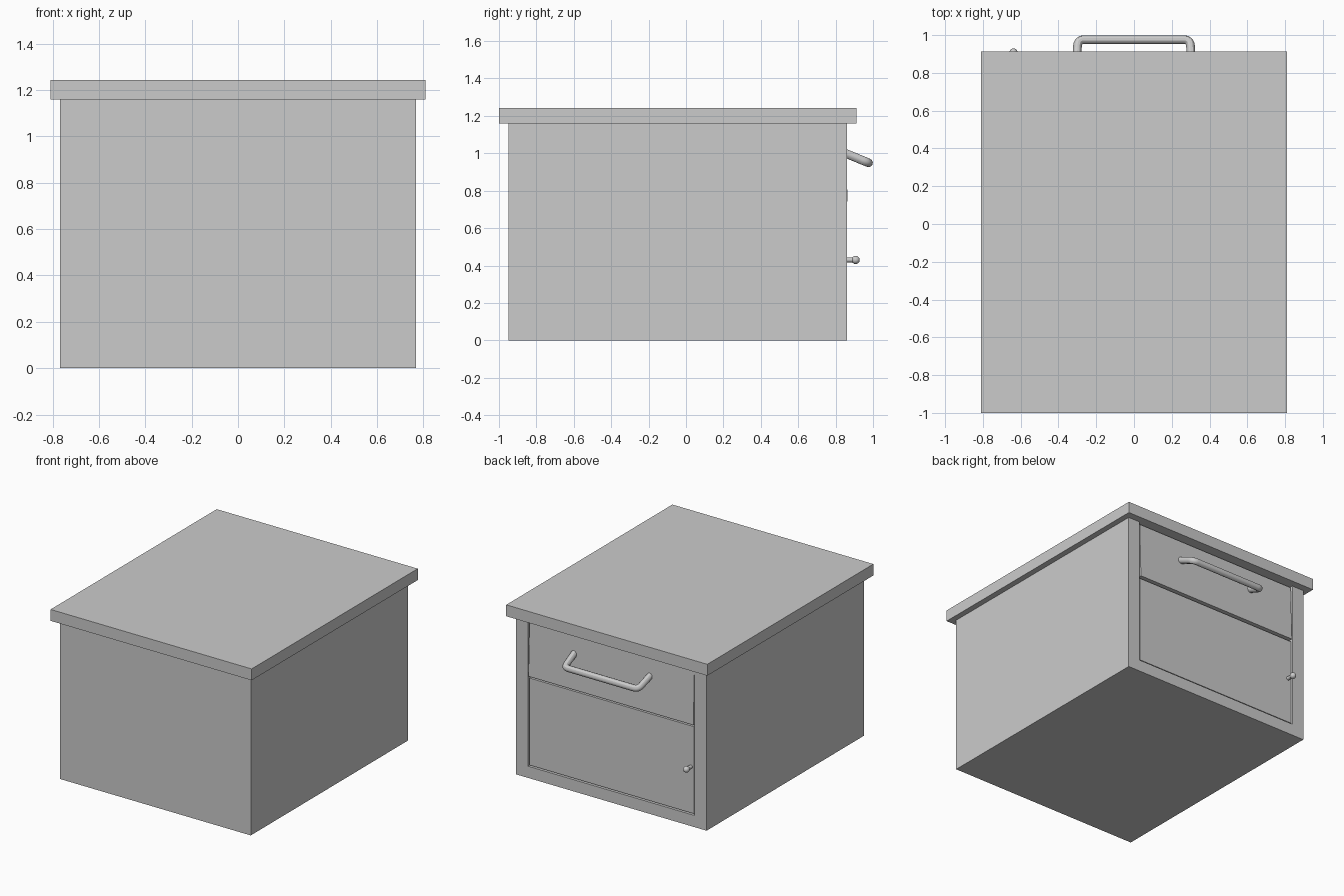
import bpy, math
from mathutils import Vector

if "Cube" in bpy.data.objects:
    bpy.data.objects.remove(bpy.data.objects["Cube"])


def box(name, lo, hi):
    """Axis-aligned box between two corners."""
    lo, hi = Vector(lo), Vector(hi)
    bpy.ops.mesh.primitive_cube_add(size=1)
    ob = bpy.context.object
    ob.name = name
    for v in ob.data.vertices:
        v.co = Vector(((lo[i] + hi[i]) / 2 + v.co[i] * (hi[i] - lo[i]) for i in range(3)))
    return ob


W, BACK, FACE, TOP = 0.768, -0.95, 0.86, 1.16   # cabinet half width, depth range, height
OPEN_X, FLOOR = 0.672, 0.085                    # opening half width and floor
GAP, SPLIT = 0.008, 0.735                       # seam width, drawer / door split

# Carcass: sides, floor, back and overhanging top
for side, s in (("left", -1), ("right", 1)):
    xs = sorted((s * OPEN_X, s * W))
    box(side + "_side", (xs[0], BACK, 0), (xs[1], FACE, TOP))
box("floor_panel", (-OPEN_X, BACK, 0), (OPEN_X, FACE, FLOOR))
box("back_panel", (-OPEN_X, BACK, FLOOR), (OPEN_X, BACK + 0.08, TOP))
box("divider_shelf", (-OPEN_X, BACK + 0.08, SPLIT - 0.03), (OPEN_X, FACE - 0.06, SPLIT + 0.03))
box("top_slab", (-0.81, -1.0, TOP), (0.81, 0.912, 1.243))

# Drawer front, leaning out slightly at its lower edge
drawer = box("drawer_front", (-OPEN_X + GAP, 0.77, SPLIT + GAP), (OPEN_X - GAP, 0.852, TOP - 0.012))
for v in drawer.data.vertices:
    if v.co.z < 1 and v.co.y > 0.8:
        v.co.y = 0.864

# Door
box("door", (-OPEN_X + GAP, 0.77, FLOOR + GAP), (OPEN_X - GAP, 0.854, SPLIT - GAP))

# Handle: drooping bar with rounded corners, swept along a path
half = []
base, corner = Vector((0.306, 0.835, 1.007)), Vector((0.297, 0.976, 0.949))
inward = Vector((-1, 0, 0))
leg = (base - corner).normalized()
r = 0.035
p0, p2 = corner + leg * r, corner + inward * r
half.append(base)
for i in range(7):
    t = i / 6
    half.append(p0 * (1 - t) ** 2 + corner * 2 * t * (1 - t) + p2 * t ** 2)
path = half + [Vector((-p.x, p.y, p.z)) for p in reversed(half)]
curve = bpy.data.curves.new("handle", "CURVE")
curve.dimensions = "3D"
curve.bevel_depth = 0.023
curve.bevel_resolution = 4
curve.use_fill_caps = True
spline = curve.splines.new("POLY")
spline.points.add(len(path) - 1)
for pt, co in zip(spline.points, path):
    pt.co = (*co, 1)
handle = bpy.data.objects.new("drawer_handle", curve)
bpy.context.collection.objects.link(handle)
bpy.ops.object.select_all(action="DESELECT")
handle.select_set(True)
bpy.context.view_layer.objects.active = handle
bpy.ops.object.convert(target="MESH")
bpy.ops.object.shade_smooth_by_angle()

# Door knob: stem and ball
bpy.ops.mesh.primitive_cylinder_add(vertices=20, radius=0.013, depth=0.07,
                                    location=(-0.638, 0.87, 0.43), rotation=(math.pi / 2, 0, 0))
bpy.context.object.name = "knob_stem"
bpy.ops.object.shade_smooth_by_angle()
bpy.ops.mesh.primitive_uv_sphere_add(segments=24, ring_count=12, radius=0.022,
                                     location=(-0.638, 0.907, 0.43))
bpy.context.object.name = "knob_ball"
bpy.ops.object.shade_smooth_by_angle()
